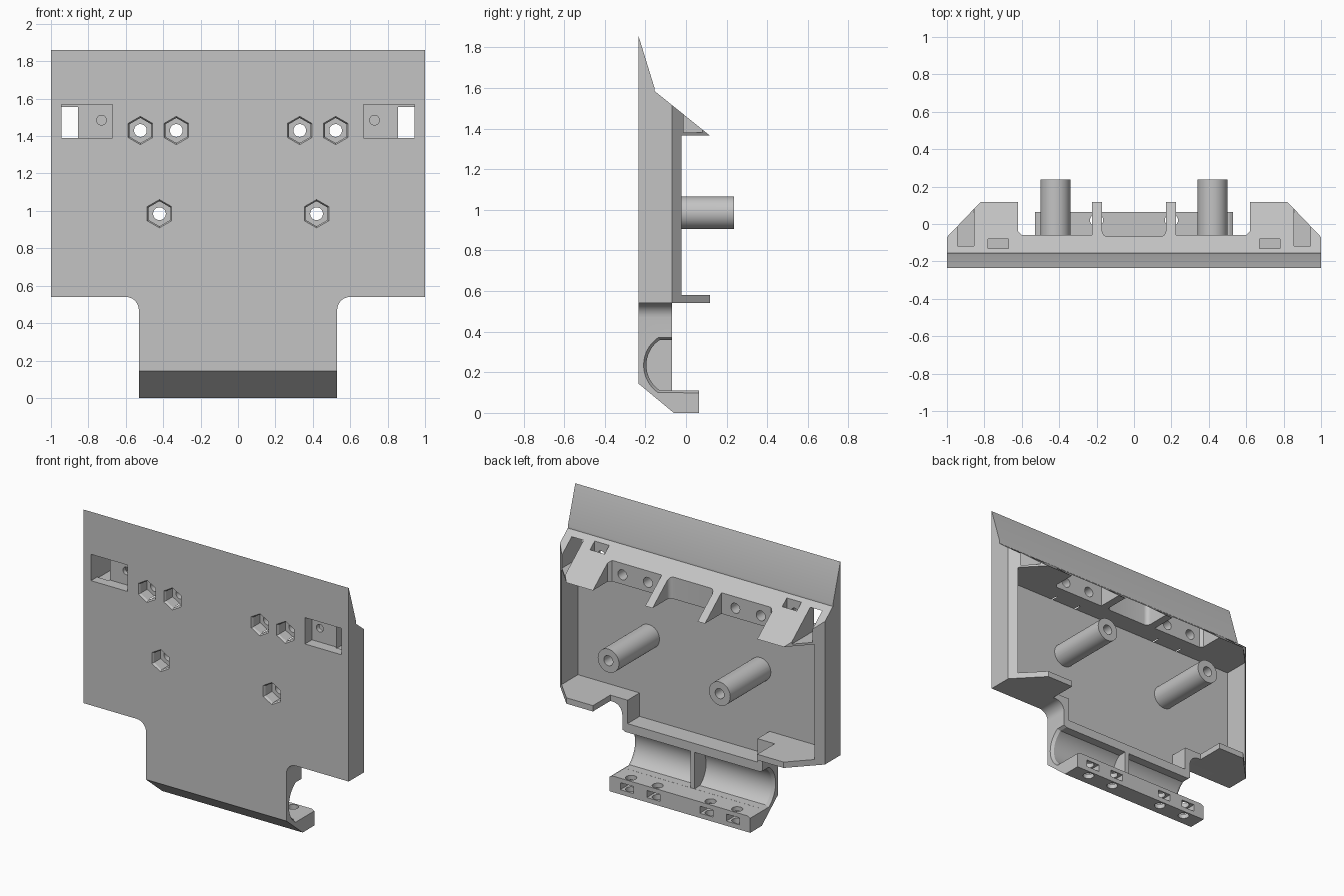
import bpy, bmesh
from math import sin, cos, pi, radians

cube = bpy.data.objects.get("Cube")
if cube:
    bpy.data.objects.remove(cube, do_unlink=True)

grey = bpy.data.materials.new("light_grey_plastic")
grey.use_nodes = True
colour = (0.55, 0.55, 0.55, 1)
grey.diffuse_color = colour
grey.node_tree.nodes["Principled BSDF"].inputs["Base Color"].default_value = colour


def prism(name, pts, axis, a, b, end_scale=1, centre=(0, 0)):
    """Extrude a 2D outline along an axis from a to b, optionally scaling the far end."""
    def place(p, t):
        u, v = p
        return {"x": (t, u, v), "y": (u, t, v), "z": (u, v, t)}[axis]
    bm = bmesh.new()
    far = [tuple(c + (q - c) * end_scale for q, c in zip(p, centre)) for p in pts]
    near_v = [bm.verts.new(place(p, a)) for p in pts]
    far_v = [bm.verts.new(place(p, b)) for p in far]
    bm.faces.new(near_v)
    bm.faces.new(far_v)
    n = len(pts)
    for i in range(n):
        j = (i + 1) % n
        bm.faces.new((near_v[i], near_v[j], far_v[j], far_v[i]))
    bmesh.ops.recalc_face_normals(bm, faces=bm.faces)
    mesh = bpy.data.meshes.new(name)
    bm.to_mesh(mesh)
    bm.free()
    mesh.materials.append(grey)
    ob = bpy.data.objects.new(name, mesh)
    bpy.context.collection.objects.link(ob)
    return ob


def box(name, x, y, z):
    return prism(name, [(x[0], y[0]), (x[1], y[0]), (x[1], y[1]), (x[0], y[1])], "z", *z)


def arc(cx, cy, r, start, end, n):
    steps = [radians(start + (end - start) * i / n) for i in range(n + 1)]
    return [(cx + r * cos(t), cy + r * sin(t)) for t in steps]


def ring(cx, cy, r, n=32):
    return arc(cx, cy, r, 90, 450, n)[:-1]


def mirrored(half):
    return half + [(-x, y) for x, y in reversed(half)]


def combine(target, other, operation):
    mod = target.modifiers.new(operation, "BOOLEAN")
    mod.operation = operation
    mod.solver = "EXACT"
    mod.object = other
    bpy.context.view_layer.objects.active = target
    bpy.ops.object.modifier_apply(modifier=mod.name)
    bpy.data.objects.remove(other, do_unlink=True)


def cut(cutter):
    combine(body, cutter, "DIFFERENCE")


FRONT, FLOOR, RIM = -0.235, -0.2, -0.07

# Panel: side profile with the pointed top edge, trimmed by the plan of hooks and ribs
body = prism("mount_body", [(FRONT, 0.54), (FRONT, 1.86), (-0.155, 1.6), (-0.155, 1.585),
                            (0.3, 1.218), (0.3, 0.54)], "x", -1.1, 1.1)
plan = [(1, -0.3), (1, RIM), (0.82, 0.118), (0.62, 0.118), (0.62, -0.04), (0.6, -0.06),
        (0.225, -0.06), (0.225, 0.118), (0.17, 0.118)]
plan += arc(0.14, -0.037, 0.03, 0, -90, 6)
combine(body, prism("plan", mirrored(plan), "z", 0.3, 2), "INTERSECT")

# Neck with the cable channel lip and lower clamp bar
neck = prism("neck", [(FRONT, 0.145), (-0.06, 0), (0.065, 0), (0.065, 0.11), (RIM, 0.11),
                      (RIM, 0.56), (FRONT, 0.56)], "x", -0.7, 0.7)
outline = [(0.53, -0.1)] + arc(0.6, 0.47, 0.07, 180, 90, 8) + [(0.6, 0.7)]
combine(neck, prism("neck_outline", mirrored(outline), "y", -0.5, 0.5), "INTERSECT")
combine(body, neck, "UNION")

# Hollow interior between side walls, upper beam and bottom lips
cut(box("interior", (-0.955, 0.955), (FLOOR, 0.5), (0.58, 1.365)))
cut(box("neck_interior", (-0.49, 0.49), (FLOOR, 0.5), (0.42, 1.3)))
cut(box("lip_gap", (-0.62, 0.62), (RIM, 0.5), (0.4, 1.365)))

# Rounded channel with flared ends and a central web
cy, cz = -0.045, 0.235
channel = [(0.3, cz + 0.125)] + arc(cy, cz, 0.15, 124, 236, 24) + [(0.3, cz - 0.125)]
for s in (-1, 1):
    cut(prism("channel", channel, "x", s * 0.015, s * 0.6))
    cut(prism("channel_flare", channel, "x", s * 0.51, s * 0.532, 1.1, (cy, cz)))

# Posts on the panel floor
for s in (-1, 1):
    post = prism("post", ring(s * 0.42, 0.985, 0.08, 48), "y", -0.215, 0.237)
    combine(body, post, "UNION")

# Screw holes with chamfered hexagonal nut recesses in the front
for s in (-1, 1):
    for x, z in ((0.42, 0.985), (0.33, 1.43), (0.522, 1.43)):
        c = (s * x, z)
        cut(prism("screw_hole", ring(*c, 0.034), "y", -0.5, 0.5))
        cut(prism("nut_recess", ring(*c, 0.067, 6), "y", -0.3, -0.15))
        cut(prism("nut_chamfer", ring(*c, 0.077, 6), "y", FRONT - 0.002, -0.222, 0.87, c))

# Front windows, through slots and top nut traps
for s in (-1, 1):
    def side(a, b):
        return sorted((s * a, s * b))
    cut(box("window", side(0.67, 0.945), (-0.3, -0.16), (1.39, 1.57)))
    cut(box("slot", side(0.855, 0.945), (-0.17, 0.4), (1.38, 1.555)))
    cut(box("nut_trap", side(0.67, 0.78), (-0.13, -0.08), (1.43, 1.8)))
    cut(prism("trap_hole", ring(s * 0.73, 1.485, 0.026), "y", -0.2, -0.1))

# Vertical screw holes and nut slots in the clamp bar
for x in (-0.4, -0.2, 0.2, 0.4):
    cut(prism("bar_hole", ring(x, 0.02, 0.035), "z", -0.1, 0.2))
    cut(box("bar_slot", (x - 0.05, x + 0.05), (-0.03, 0.2), (0.032, 0.08)))

# Smooth the round surfaces and keep edges crisp
bpy.ops.object.select_all(action="DESELECT")
body.select_set(True)
bpy.context.view_layer.objects.active = body
bpy.ops.object.shade_smooth_by_angle(angle=radians(25))
